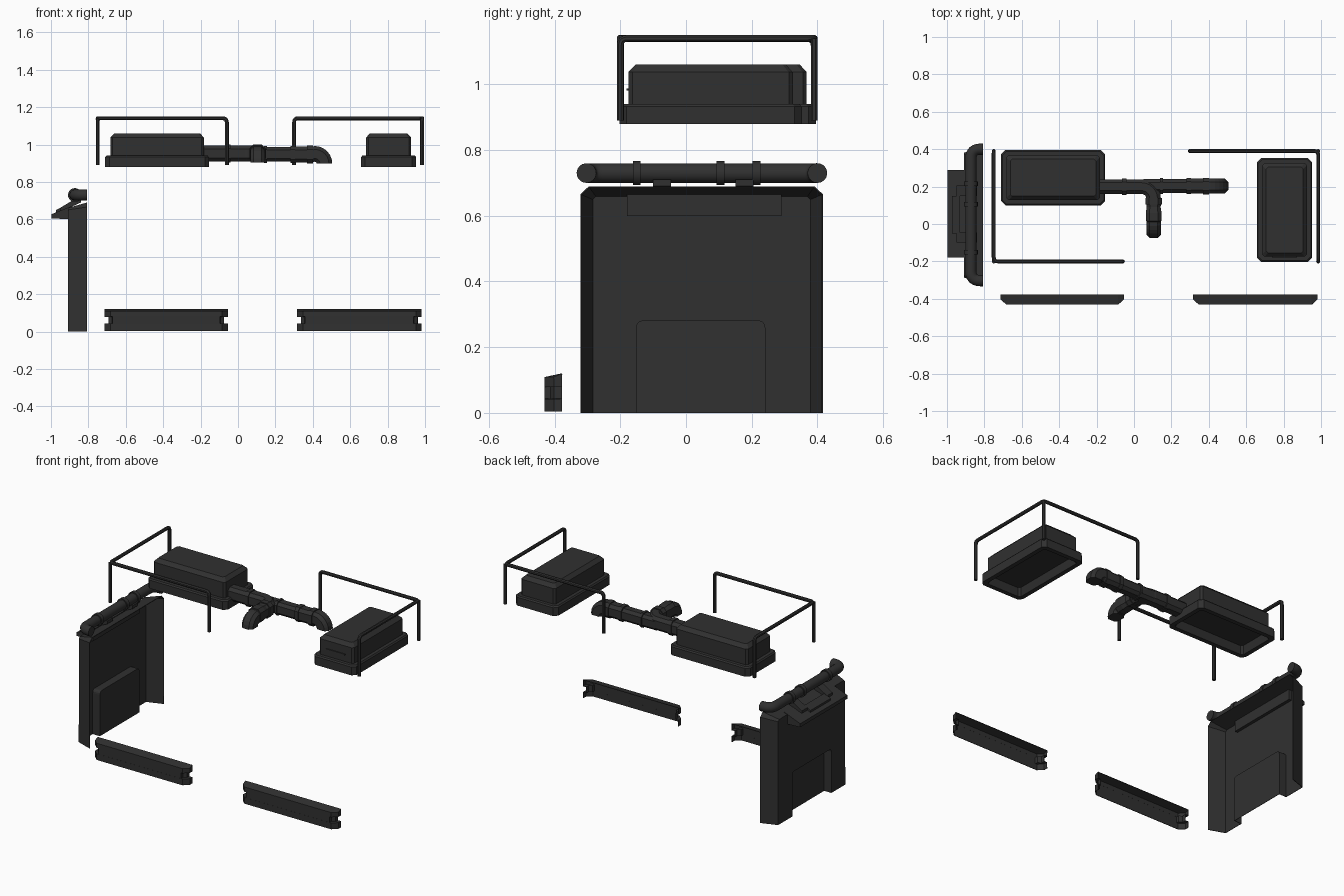
import bpy, bmesh
from math import sin, cos, pi
from mathutils import Vector as V

if "Cube" in bpy.data.objects:
    bpy.data.objects.remove(bpy.data.objects["Cube"])

dark = bpy.data.materials.new("dark_grey")
dark.diffuse_color = (0.03, 0.03, 0.03, 1)
dark.use_nodes = True
dark.node_tree.nodes["Principled BSDF"].inputs["Base Color"].default_value = dark.diffuse_color


def finish(name, bm, smooth=False, thick=0):
    bmesh.ops.recalc_face_normals(bm, faces=bm.faces)
    me = bpy.data.meshes.new(name)
    bm.to_mesh(me)
    bm.free()
    ob = bpy.data.objects.new(name, me)
    bpy.context.collection.objects.link(ob)
    me.materials.append(dark)
    if thick:
        mod = ob.modifiers.new("thickness", 'SOLIDIFY')
        mod.thickness = thick
        mod.offset = 0
    if smooth:
        bpy.context.view_layer.objects.active = ob
        ob.select_set(True)
        bpy.ops.object.shade_smooth_by_angle(angle=0.6)
        ob.select_set(False)
    return ob


def loft(name, rings, caps=True, closed=True, **kw):
    bm = bmesh.new()
    vs = [[bm.verts.new(p) for p in r] for r in rings]
    n = len(vs[0])
    for a, b in zip(vs, vs[1:]):
        for i in range(n if closed else n - 1):
            j = (i + 1) % n
            bm.faces.new((a[i], a[j], b[j], b[i]))
    if caps:
        bm.faces.new(vs[0])
        bm.faces.new(vs[-1])
    return finish(name, bm, **kw)


def chamfered(hx, hy, c):
    return [(hx, hy - c), (hx - c, hy), (c - hx, hy), (-hx, hy - c),
            (-hx, c - hy), (c - hx, -hy), (hx - c, -hy), (hx, c - hy)]


def fillet(pts, r, n=5):
    pts = [V(p) for p in pts]
    out = [pts[0]]
    for a, p, b in zip(pts, pts[1:], pts[2:]):
        s, e = p + (a - p).normalized() * r, p + (b - p).normalized() * r
        for k in range(n + 1):
            t = k / n
            out.append(s * (1 - t) ** 2 + p * 2 * t * (1 - t) + e * t * t)
    return out + [pts[-1]]


def tube(name, path, r, sides=8):
    rings, side = [], None
    for i, p in enumerate(path):
        t = (path[min(i + 1, len(path) - 1)] - path[max(i - 1, 0)]).normalized()
        if side is None:
            side = t.orthogonal()
        side = (side - t * side.dot(t)).normalized()
        up = t.cross(side)
        rings.append([p + (side * cos(a) + up * sin(a)) * r
                      for a in ((k + .5) * 2 * pi / sides for k in range(sides))])
    return loft(name, rings, smooth=True)


def box(name, x0, x1, y0, y1, z0, z1):
    return loft(name, [[(x0, y0, z), (x1, y0, z), (x1, y1, z), (x0, y1, z)] for z in (z0, z1)])


def extrude_y(name, prof, y0, y1):
    return loft(name, [[(x, y, z) for x, z in prof] for y in (y0, y1)])


# Roof rails: a bent tube round two sides plus a corner post
def rail(name, a, c, b):
    zt, zb = 1.14, 0.89
    path = [(*a, zb), (*a, zt), (*c, zt), (*b, zt), (*b, zb)]
    tube(name, fillet(path, 0.022, 4), 0.011)
    tube(name + "_corner_post", [V((*c, zb)), V((*c, zt))], 0.011)


rail("left_rail", (-.75, .39), (-.75, -.2), (-.06, -.2))
rail("right_rail", (.30, .39), (.985, .39), (.985, -.2))


# Roof units: stepped chamfered box with a recessed underside
def roof_unit(name, x, y, rot):
    prof = [(.235, .105, .925, .012), (.25, .12, .88, .012), (.2775, .1475, .88, .022),
            (.2775, .1475, .932, .022), (.271, .141, .94, .022), (.25, .12, .94, .012),
            (.25, .12, 1.038, .012), (.243, .113, 1.045, .012), (.229, .099, 1.06, .01)]
    ob = loft(name, [[(px, py, z) for px, py in chamfered(hx, hy, c)] for hx, hy, z, c in prof])
    ob.location = (x, y, 0)
    ob.rotation_euler.z = rot


roof_unit("left_roof_unit", -.4325, .2475, 0)
roof_unit("right_roof_unit", .805, .075, pi / 2)
box("right_unit_slot", .74, .87, -.181, -.17, .982, .988)


# Ducts: chamfered section swept along stations of (point, direction, scale)
def duct(name, stations):
    rings = []
    for p, t, s in stations:
        p, t = V(p), V(t).normalized()
        side = V((0, 1, 0)) if abs(t.y) < .01 and abs(t.x) >= 0 else V((-t.y, t.x, 0)).normalized()
        if name == "side_duct":
            side = V((1, 0, 0))
        up = side.cross(t)
        rings.append([p + side * u * s + up * v * s for u, v in chamfered(.039, .042, .018)])
    return loft(name, rings)


def run(start, d, marks):
    return [(V(start) + V(d) * q, d, s) for q, s in marks]


def collar(a, b, s=1.13):
    return [(a, 1), (a, s), (b, s), (b, 1)]


def drop(start, d, r=.048, n=6):
    st, d = [], V(d)
    c = V(start) - V((0, 0, r))
    for k in range(n + 1):
        a = k / n * pi / 2
        st.append((c + d * r * sin(a) + V((0, 0, r * cos(a))), d * cos(a) - V((0, 0, sin(a))), 1))
    return st


X, Y = V((1, 0, 0)), V((0, -1, 0))
turn = [((.04 + .065 * sin(a), .135 + .065 * cos(a), .952), (cos(a), -sin(a), 0), 1)
        for a in (k * pi / 12 for k in range(7))]
duct("main_duct", run((0, .2, .952), X, [(-.2, 1)] + collar(-.065, -.04)) + turn)
duct("side_duct", run((.105, .14, .952), Y, collar(0, .035) + [(.05, .95), (.08, 1.08), (.125, 1.08), (.125, 1)])
     + drop((.105, .012, .948), Y, .045))
duct("end_duct", run((0, .203, .947), X, [(.05, .93), (.14, .93), (.14, 1.08), (.155, 1.08), (.155, .93),
                                          (.28, .93), (.28, 1.1), (.305, 1.1), (.305, 1)] + collar(.37, .40))
     + drop((.41, .203, .95), X, .052))


# Rear panel: flanged plate with an arched recess pushed inwards
def arch(x):
    pts = fillet([(x, -.15, 0), (x, -.15, .28), (x, .24, .28), (x, .24, 0)], .022, 4)
    return pts


outer = [(-.32, 0), (-.32, .665), (-.295, .688), (.39, .688), (.415, .665), (.415, 0)]
inner = [(-.285, 0), (-.285, .65), (-.275, .66), (.37, .66), (.38, .65), (.38, 0)]
bm = bmesh.new()
loops = [[bm.verts.new(p) for p in r] for r in
         ([(-.807, y, z) for y, z in outer], [(-.907, y, z) for y, z in inner], arch(-.907), arch(-.857))]
for a, b in (loops[:2], loops[2:]):
    for i in range(len(a) - 1):
        bm.faces.new((a[i], a[i + 1], b[i + 1], b[i]))
bm.faces.new(loops[1] + loops[2][::-1])
bm.faces.new(loops[3])
finish("rear_panel", bm, thick=.004)

# Hood shelf on the panel, with handle bracket up to the pipe
extrude_y("panel_shelf", [(-.998, .605), (-.998, .627), (-.885, .672), (-.885, .60)], -.18, .29)
extrude_y("bracket_bar", [(-.972, .63), (-.972, .65), (-.93, .672), (-.93, .65)], -.05, .15)
for i, y in enumerate((-.10, .15)):
    extrude_y(f"bracket_arm_{i}", [(-.95, .64), (-.95, .662), (-.87, .71), (-.84, .71), (-.84, .69)], y, y + .055)

# Exhaust pipe with collars
px, pz = -.872, .73
tube("pipe", fillet([(-.808, -.303, pz), (px, -.303, pz), (px, .40, pz), (-.808, .40, pz)], .05, 6), .03, 18)
for i, y in enumerate((-.15, .105, .215)):
    tube(f"pipe_collar_{i}", [V((px, y - .012, pz)), V((px, y + .012, pz))], .037, 18)


# Side skirts: open-backed shells with a notch at each end
def skirt(name, x0, x1):
    rows = []
    for z, yf, k in ((.004, -.43, 0), (.042, -.43, 0), (.042, -.43, 1), (.08, -.43, 1),
                     (.08, -.43, 0), (.108, -.43, 0)):
        e, f = .02 * k, .04 if k else .03
        y1 = yf + (.018 if k else 0)
        rows.append([(x0 + e, -.377, z), (x0 + e, -.402, z), (x0 + f, y1, z), (x0 + .042, yf, z),
                     (x1 - .042, yf, z), (x1 - f, y1, z), (x1 - e, -.402, z), (x1 - e, -.377, z)])
    back = [(x, -.377, .119) for x, _, _ in rows[-1]]
    loft(name, rows + [back], caps=False, closed=False, thick=.003)


skirt("left_skirt", -.712, -.055)
skirt("right_skirt", .317, .98)
